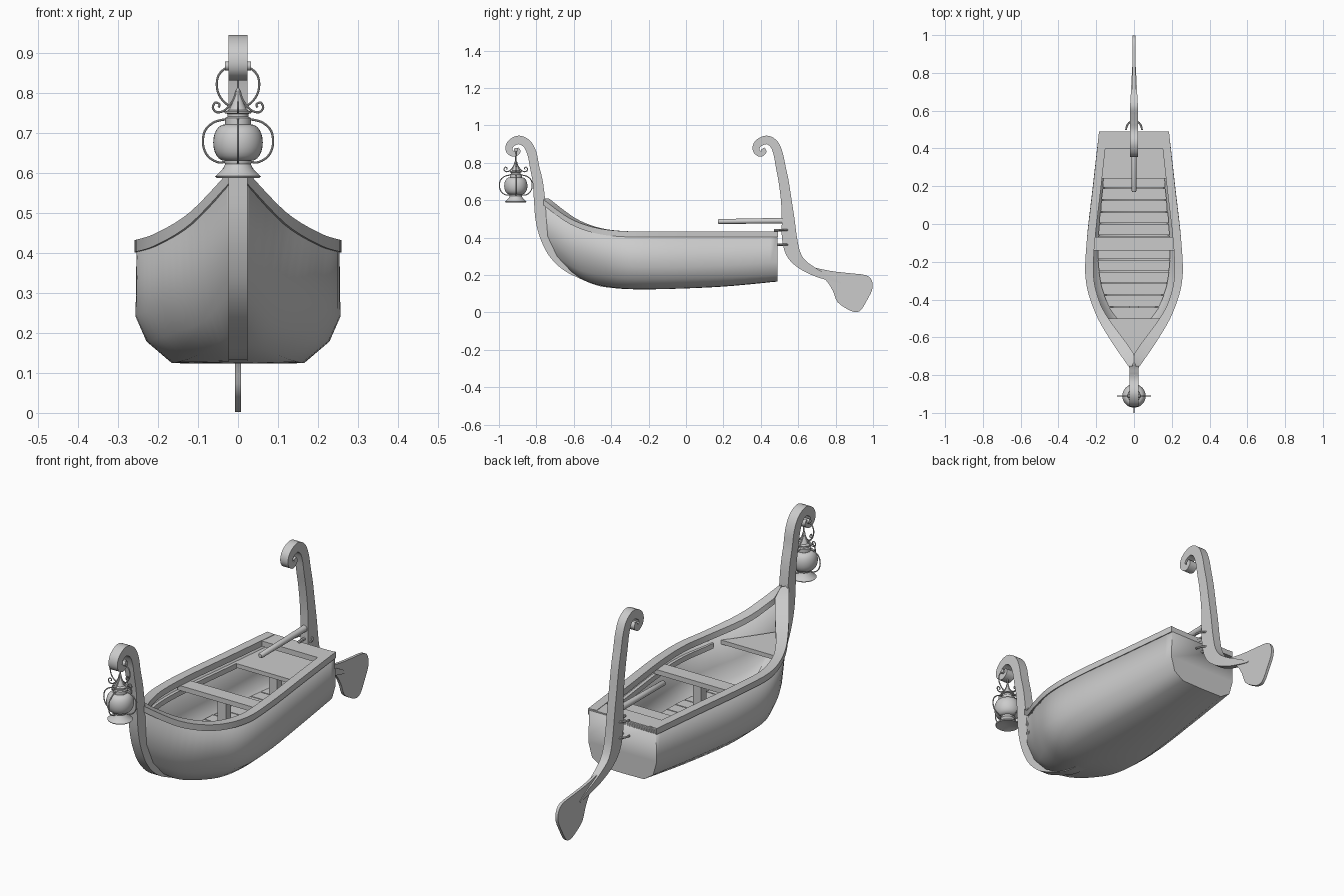
import bpy, bmesh, math
from mathutils import Vector

if "Cube" in bpy.data.objects:
    bpy.data.objects.remove(bpy.data.objects["Cube"])


def spline(pts, n=4):
    """Catmull-Rom samples through points of any dimension."""
    out, m = [], len(pts)
    for i in range(m - 1):
        p = [pts[max(0, min(m - 1, i + k))] for k in (-1, 0, 1, 2)]
        for s in range(n):
            t = s / n
            out.append(tuple(0.5 * (2 * b + (c - a) * t + (2 * a - 5 * b + 4 * c - d) * t * t
                                    + (3 * b - a - 3 * c + d) * t ** 3) for a, b, c, d in zip(*p)))
    return out + [tuple(pts[-1])]


def finish(name, bm, angle=40):
    me = bpy.data.meshes.new(name)
    bm.to_mesh(me)
    bm.free()
    ob = bpy.data.objects.new(name, me)
    bpy.context.collection.objects.link(ob)
    bpy.ops.object.select_all(action='DESELECT')
    ob.select_set(True)
    bpy.context.view_layer.objects.active = ob
    bpy.ops.object.shade_smooth_by_angle(angle=math.radians(angle))
    return ob


def loft(name, rings, closed=True, caps=True, angle=40):
    bm = bmesh.new()
    rows = [[bm.verts.new(p) for p in r] for r in rings]
    n = len(rows[0])
    for a, b in zip(rows, rows[1:]):
        for i in range(n if closed else n - 1):
            j = (i + 1) % n
            bm.faces.new((a[i], a[j], b[j], b[i]))
    if caps:
        bm.faces.new(rows[0])
        if closed:
            bm.faces.new(rows[-1])
    bmesh.ops.recalc_face_normals(bm, faces=bm.faces)
    return finish(name, bm, angle)


def board(name, half, z0, z1):
    """Flat symmetric board from (half width, y) points."""
    line = half + [(-x, y) for x, y in reversed(half)]
    return loft(name, [[(x, y, z) for x, y in line] for z in (z0, z1)])


def ribbon(name, path, width):
    """Box-section bar in the yz plane; path holds (y, z, thickness)."""
    pts, rings = spline(path, 5), []
    for i, (y, z, t) in enumerate(pts):
        a, b = pts[max(0, i - 1)], pts[min(len(pts) - 1, i + 1)]
        d = Vector((b[0] - a[0], b[1] - a[1])).normalized() * t / 2
        w = width(y)
        rings.append([(sx * w, y - s * d.y, z + s * d.x) for sx, s in ((-1, -1), (1, -1), (1, 1), (-1, 1))])
    return loft(name, rings, angle=35)


def lathe(name, prof, cy, n=32):
    return loft(name, [[(r * math.cos(k * math.tau / n), cy + r * math.sin(k * math.tau / n), z)
                        for k in range(n)] for r, z in prof])


def tube(name, pts, r=0.0028, n=8):
    pts, rings = [Vector(p) for p in pts], []
    side = None
    for i, p in enumerate(pts):
        d = (pts[min(i + 1, len(pts) - 1)] - pts[max(i - 1, 0)]).normalized()
        side = d.orthogonal() if side is None else side - d * side.dot(d)
        side.normalize()
        up = d.cross(side)
        rings.append([p + r * (math.cos(k * math.tau / n) * side + math.sin(k * math.tau / n) * up)
                      for k in range(n)])
    return loft(name, rings)


# Hull: five strakes from sheer to keel, stern to bow
strakes = [
    [(.18, .49, .425), (.212, .2, .425), (.246, -.1, .425), (.25, -.3, .425), (.2, -.47, .442), (.115, -.62, .495), (.015, -.765, .6)],
    [(.185, .49, .27), (.218, .2, .25), (.251, -.1, .24), (.25, -.3, .245), (.19, -.46, .27), (.1, -.61, .31), (.015, -.755, .42)],
    [(.165, .49, .2), (.195, .2, .187), (.226, -.1, .18), (.22, -.3, .18), (.16, -.45, .2), (.085, -.58, .23), (.015, -.705, .31)],
    [(.115, .49, .167), (.14, .2, .14), (.165, -.1, .126), (.155, -.3, .126), (.11, -.43, .14), (.055, -.54, .17), (.015, -.63, .23)],
    [(0, .49, .165), (0, .2, .138), (0, -.1, .125), (0, -.3, .124), (0, -.42, .135), (0, -.51, .158), (0, -.57, .19)],
]
lines = [spline(s, 5) for s in strakes]
sections = [list(c) + [(-x, y, z) for x, y, z in reversed(c[:-1])] for c in zip(*lines)]
hull = loft("hull", sections, closed=False, angle=60)
low = min(hull.data.polygons, key=lambda p: p.center.z)
if low.normal.z > 0:
    hull.data.flip_normals()
solid = hull.modifiers.new("planking", 'SOLIDIFY')
solid.thickness, solid.offset = 0.016, -1


def rail(name, inset, depth, bow=1.0, y_min=-1):
    """Strip following the sheer on both sides; inset and depth are (from, to)."""
    sheer = lines[0]
    for sx, tag in ((1, "right"), (-1, "left")):
        rings = []
        for i, p in enumerate(sheer):
            if p[1] < y_min:
                break
            a, b = sheer[max(0, i - 1)], sheer[min(len(sheer) - 1, i + 1)]
            d = Vector((b[0] - a[0], b[1] - a[1])).normalized()
            k = 1 + (bow - 1) * max(0, min(1, (-.45 - p[1]) / .2))
            q = lambda o, h: (sx * max(0, p[0] + d.y * o), p[1] - d.x * o, p[2] + h)
            o0, o1 = inset[0], inset[1] * k
            rings.append([q(o0, depth[0]), q(o1, depth[0]), q(o1, depth[1]), q(o0, depth[1])])
        loft(name + "_" + tag, rings)


rail("gunwale", (-.005, .038), (-.022, .008), bow=1.5)
rail("inner_riser", (.01, .03), (-.075, -.05), y_min=-.5)

# Stern board, seats and posts
board("stern_board", [(.18, .49), (.175, .4)], .405, .431)
board("stern_seat", [(.165, .475), (.19, .24)], .355, .375)
board("middle_seat", [(.222, -.07), (.229, -.14)], .378, .402)
board("bow_seat", [(.16, -.5), (.115, -.56), (.065, -.63), (.01, -.71)], .375, .395)
board("middle_seat_post", [(.022, -.085), (.022, -.125)], .16, .38)
board("stern_seat_post", [(.022, .31), (.022, .27)], .16, .357)

# Cross-planked floor
floor_width = spline([(.46, .135), (.2, .165), (-.1, .19), (-.3, .18), (-.42, .14), (-.54, .07)], 8)


def floor_half(y):
    return min(floor_width, key=lambda p: abs(p[0] - y))[1]


for k in range(15):
    y0, y1 = .44 - k * .063, .44 - k * .063 - .058
    board(f"floor_plank_{k + 1}", [(floor_half(y0), y0), (floor_half(y1), y1)], .178, .192)

# Stem with scroll head
ribbon("stem", [
    (-.36, .138, .02), (-.46, .155, .03), (-.56, .197, .036), (-.645, .25, .05), (-.712, .322, .055),
    (-.755, .41, .055), (-.775, .5, .06), (-.783, .6, .06), (-.793, .7, .054), (-.81, .78, .05),
    (-.824, .85, .05), (-.85, .9, .048), (-.895, .922, .046), (-.938, .9, .042), (-.945, .865, .036),
    (-.92, .847, .03), (-.898, .86, .026), (-.905, .876, .02)], lambda y: .024)

# Rudder post, blade and tiller
ribbon("rudder_post", [
    (.41, .876, .02), (.417, .86, .026), (.397, .847, .03), (.375, .868, .036), (.385, .902, .042),
    (.43, .922, .046), (.47, .9, .048), (.492, .85, .05), (.506, .78, .052), (.522, .7, .054),
    (.536, .6, .057), (.546, .5, .068), (.553, .4, .08), (.572, .32, .076), (.615, .262, .056),
    (.69, .215, .042), (.77, .182, .026), (.83, .157, .006)],
    lambda y: .021 if y < .6 else .021 - .05 * (y - .6))
blade = spline([(.64, .25), (.77, .222), (.87, .21), (.965, .198), (.995, .165), (.995, .12), (.965, .06),
                (.935, .012), (.905, .002), (.865, .016), (.81, .055), (.785, .115), (.745, .175), (.68, .21)], 3)
loft("rudder_blade", [[(x, y, z) for y, z in blade] for x in (-.007, .007)])
loft("tiller", [[(r * math.cos(k * math.tau / 12), y, z + r * math.sin(k * math.tau / 12)) for k in range(12)]
                for y, z, r in ((.17, .486, .009), (.176, .486, .013), (.35, .488, .014), (.54, .49, .016))])

# Rudder hinges: bracket pin and wrapped strap
for tag, z in (("upper", .44), ("lower", .362)):
    tube("hinge_strap_" + tag, [(.042 * math.cos(a), .497 + .05 * math.sin(a), z)
                                for a in [math.pi * k / 14 for k in range(15)]], .005)
    tube("hinge_pin_" + tag, [(0, .47, z), (0, .55, z)], .007)

# Hanging lantern
CY = -.91
lathe("lantern_base", [(.02, .597), (.054, .588), (.057, .592), (.048, .6), (.037, .612), (.032, .622),
                       (.034, .626), (.034, .632), (.026, .634)], CY)
lathe("lantern_globe", [(.028 + .034 * math.sin(math.pi * k / 12) ** .8 if 0 < k < 12 else .028,
                         .676 - .046 * math.cos(math.pi * k / 12)) for k in range(13)], CY)
lathe("lantern_cap", [(.028, .718), (.032, .722), (.032, .738), (.026, .741), (.026, .748), (.034, .75),
                      (.033, .754), (.022, .758), (.012, .78), (.006, .795), (.004, .812)], CY)
cage = spline([(.028, .735), (.06, .727), (.083, .705), (.0872, .67), (.075, .642), (.05, .627), (.028, .629)], 5)
curl = spline([(.004, .806), (.012, .782), (.032, .758), (.052, .752), (.063, .763), (.057, .776), (.046, .772), (.049, .764)], 4)
for k in range(4):
    c, s = round(math.cos(k * math.pi / 2)), round(math.sin(k * math.pi / 2))
    tube(f"lantern_cage_wire_{k + 1}", [(c * r, CY + s * r, z) for r, z in cage])
    tube(f"lantern_curl_{k + 1}", [(c * r, CY + s * r, z) for r, z in curl])
half = [(.012, .762), (.036, .779), (.051, .805), (.051, .838), (.034, .86), (0, .87)]
hoop = spline(half + [(-x, z) for x, z in reversed(half[:-1])], 5)
tube("lantern_handle", [(x, CY, z) for x, z in hoop])
tube("lantern_hook_pin", [(-.033, CY, .868), (.033, CY, .868)], .011, 16)
tube("lantern_link", [(0, CY, .86), (0, CY, .8)], .003)
